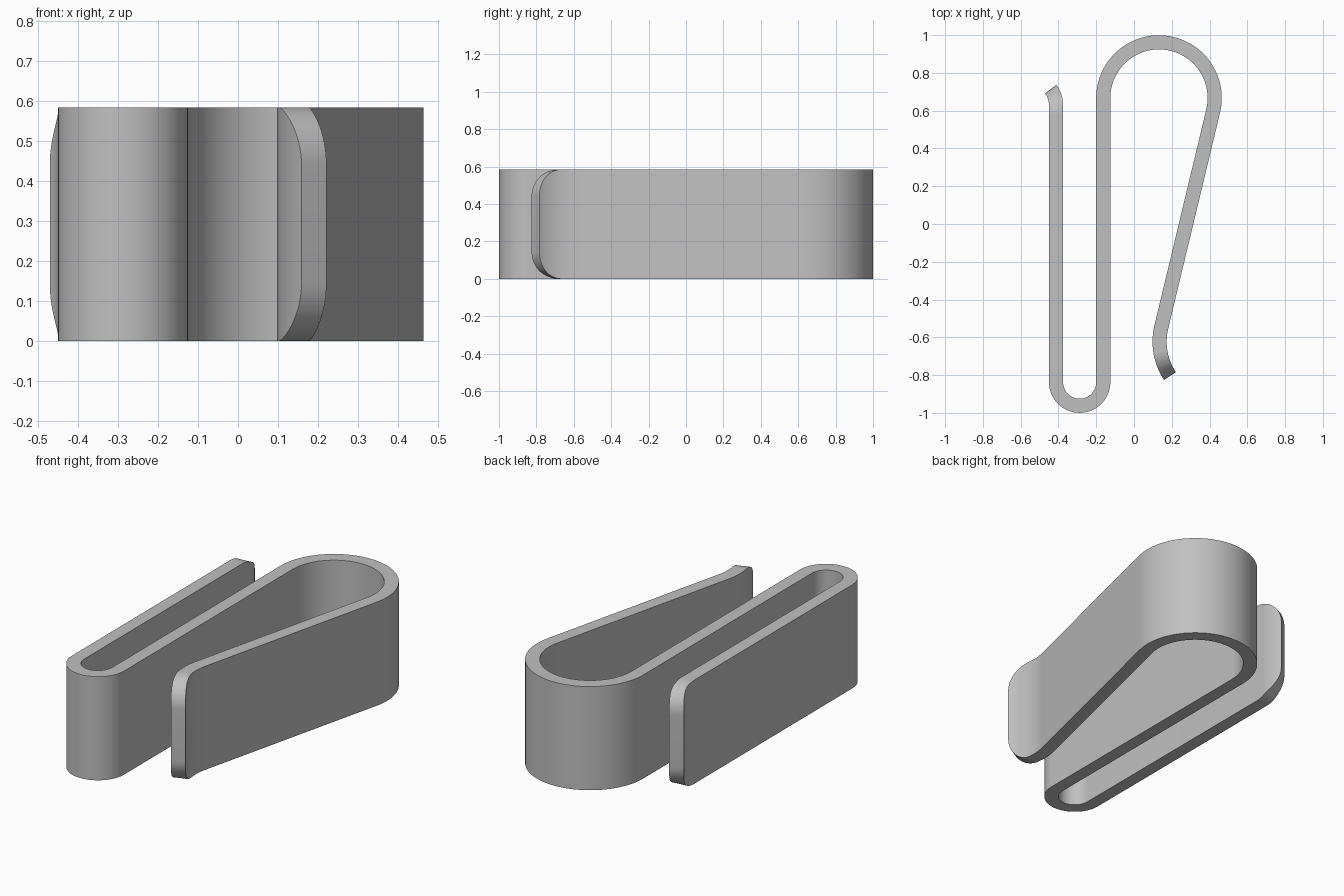
import bpy, bmesh, math

if "Cube" in bpy.data.objects:
    bpy.data.objects.remove(bpy.data.objects["Cube"])

HEIGHT, THICK, CORNER = 0.585, 0.075, 0.145

# Centre line of the bent strip: (straight length or bend radius, turn in degrees)
START, HEADING = (-0.441, 0.714), -53
SEGMENTS = [
    (0.14, -37),     # flared left tip
    (1.467, 0),      # left arm
    (0.125, 180),    # small front bend
    (1.504, 0),      # middle arm
    (0.295, -193.5), # large back bend
    (1.176, 0),      # slanted right arm
    (0.33, 47),      # flared right tip
]


def seg_length(size, turn):
    return size * math.radians(abs(turn)) if turn else size


def point_at(s):
    """Position and heading at distance s along the centre line."""
    x, y = START
    a = math.radians(HEADING)
    for size, turn in SEGMENTS:
        d = min(s, seg_length(size, turn))
        if turn:
            k = math.copysign(1 / size, turn)
            b = a + d * k
            x += (math.sin(b) - math.sin(a)) / k
            y -= (math.cos(b) - math.cos(a)) / k
            a = b
        else:
            x += d * math.cos(a)
            y += d * math.sin(a)
        s -= d
        if s <= 1e-9:
            break
    return x, y, a


# Stations: every bend finely, plus the rounded corners at both ends
total = sum(seg_length(*seg) for seg in SEGMENTS)
stations, s0 = {0.0, round(total, 5)}, 0.0
for size, turn in SEGMENTS:
    n = max(1, math.ceil(abs(turn) / 4))
    length = seg_length(size, turn)
    stations |= {round(s0 + length * i / n, 5) for i in range(n + 1)}
    s0 += length
for i in range(17):
    d = CORNER * (1 - math.cos(math.pi / 2 * i / 16))
    stations |= {round(d, 5), round(total - d, 5)}
ordered = []
for s in sorted(stations):
    if not ordered or s - ordered[-1] > 1e-4:
        ordered.append(s)

# Sweep a rectangular section along the centre line
bm = bmesh.new()
rings = []
for s in ordered:
    x, y, a = point_at(s)
    nx, ny = -math.sin(a) * THICK / 2, math.cos(a) * THICK / 2
    u = max(0.0, CORNER - min(s, total - s))
    cut = CORNER - math.sqrt(max(0.0, CORNER ** 2 - u ** 2))
    rings.append([bm.verts.new((x + m * nx, y + m * ny, z)) for m, z in
                  ((-1, cut), (1, cut), (1, HEIGHT - cut), (-1, HEIGHT - cut))])
for r, q in zip(rings, rings[1:]):
    for i in range(4):
        j = (i + 1) % 4
        bm.faces.new((r[i], r[j], q[j], q[i]))
bm.faces.new(rings[0][::-1])
bm.faces.new(rings[-1])
bmesh.ops.recalc_face_normals(bm, faces=bm.faces)

mesh = bpy.data.meshes.new("spring_clip")
bm.to_mesh(mesh)
bm.free()
clip = bpy.data.objects.new("spring_clip", mesh)
bpy.context.collection.objects.link(clip)

grey = bpy.data.materials.new("light grey metal")
grey.diffuse_color = (0.53, 0.53, 0.53, 1)
grey.use_nodes = True
grey.node_tree.nodes["Principled BSDF"].inputs["Base Color"].default_value = grey.diffuse_color
mesh.materials.append(grey)

bpy.context.view_layer.objects.active = clip
clip.select_set(True)
bpy.ops.object.shade_smooth_by_angle(angle=math.radians(30))
